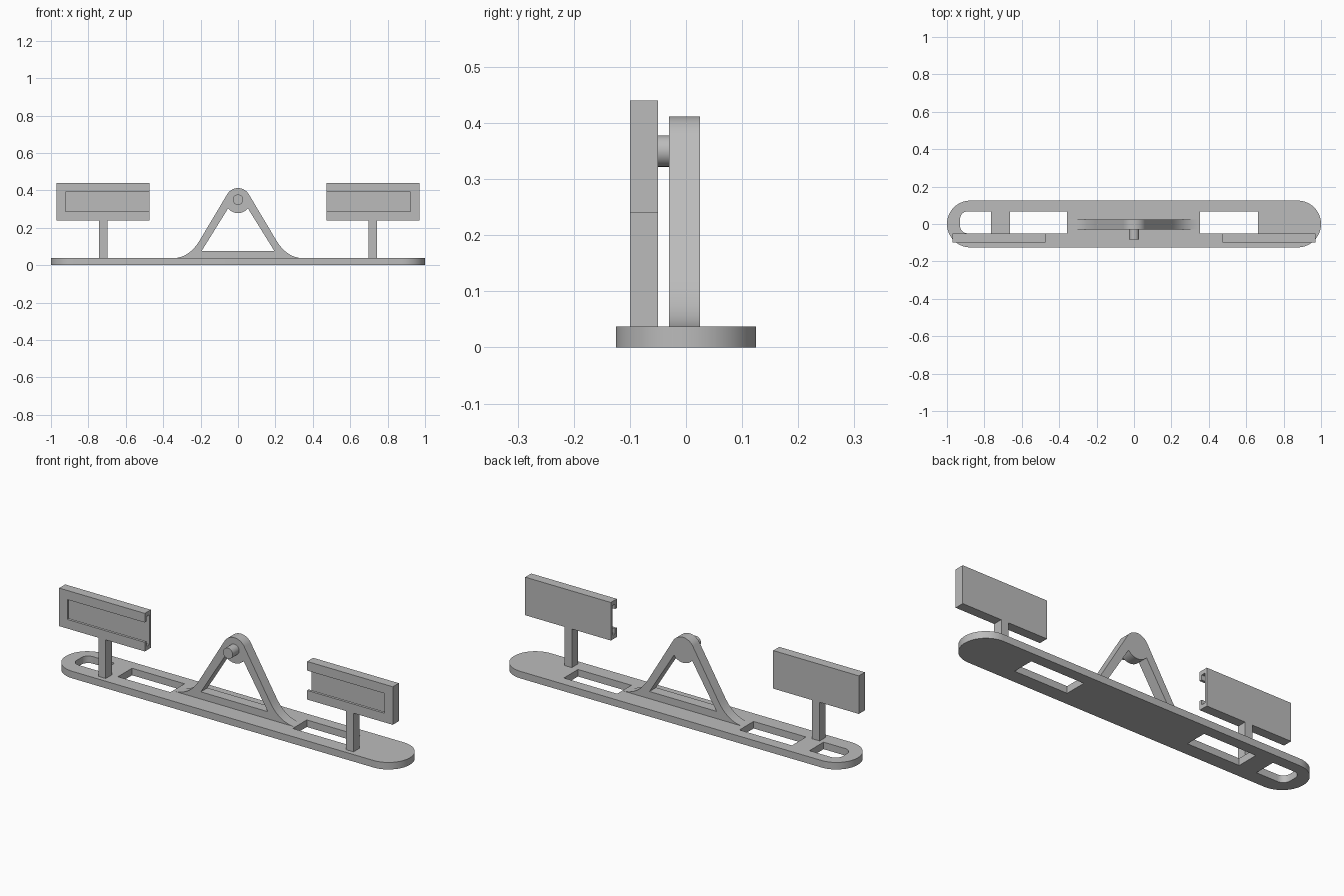
import bpy, bmesh
from math import sin, cos, radians, pi
from mathutils import Matrix, Vector

cube = bpy.data.objects.get("Cube")
if cube:
    bpy.data.objects.remove(cube, do_unlink=True)

grey = bpy.data.materials.new("plain_grey")
grey.use_nodes = True
grey.diffuse_color = (0.5, 0.5, 0.5, 1)
grey.node_tree.nodes["Principled BSDF"].inputs["Base Color"].default_value = (0.5, 0.5, 0.5, 1)


def arc(cx, cy, r, a0, a1, n=16):
    """Points on an arc, angles in degrees."""
    angles = [radians(a0 + (a1 - a0) * i / n) for i in range(n + 1)]
    return [(cx + r * cos(a), cy + r * sin(a)) for a in angles]


def rect(x0, y0, x1, y1):
    return [(x0, y0), (x1, y0), (x1, y1), (x0, y1)]


def add_mesh(name, mesh, smooth=False):
    ob = bpy.data.objects.new(name, mesh)
    bpy.context.collection.objects.link(ob)
    mesh.materials.clear()
    mesh.materials.append(grey)
    if smooth:
        bpy.ops.object.select_all(action='DESELECT')
        ob.select_set(True)
        bpy.context.view_layer.objects.active = ob
        bpy.ops.object.shade_smooth_by_angle(angle=radians(30))
    return ob


def prism(name, loops, depth, matrix):
    """Fill an outline with holes, and extrude it by depth about its plane."""
    curve = bpy.data.curves.new(name + "_outline", 'CURVE')
    curve.dimensions = '2D'
    curve.fill_mode = 'BOTH'
    curve.extrude = depth / 2
    for loop in loops:
        spline = curve.splines.new('POLY')
        spline.points.add(len(loop) - 1)
        for point, (x, y) in zip(spline.points, loop):
            point.co = (x, y, 0, 1)
        spline.use_cyclic_u = True
    helper = bpy.data.objects.new(name + "_outline", curve)
    bpy.context.collection.objects.link(helper)
    graph = bpy.context.evaluated_depsgraph_get()
    mesh = bpy.data.meshes.new_from_object(helper.evaluated_get(graph))
    bpy.data.objects.remove(helper, do_unlink=True)
    bm = bmesh.new()
    bm.from_mesh(mesh)
    bmesh.ops.remove_doubles(bm, verts=bm.verts, dist=0.0001)
    bmesh.ops.transform(bm, matrix=matrix, verts=bm.verts)
    bmesh.ops.recalc_face_normals(bm, faces=bm.faces)
    bm.to_mesh(mesh)
    bm.free()
    mesh.name = name
    return add_mesh(name, mesh, True)


def box(name, x, y, z):
    """Box from three (low, high) ranges."""
    bm = bmesh.new()
    bmesh.ops.create_cube(bm, size=1)
    for v in bm.verts:
        v.co = [r[0] if c < 0 else r[1] for c, r in zip(v.co, (x, y, z))]
    mesh = bpy.data.meshes.new(name)
    bm.to_mesh(mesh)
    bm.free()
    return add_mesh(name, mesh)


def cut(ob, cutter):
    mod = ob.modifiers.new("cut", 'BOOLEAN')
    mod.operation = 'DIFFERENCE'
    mod.solver = 'EXACT'
    mod.object = cutter
    bpy.context.view_layer.objects.active = ob
    bpy.ops.object.modifier_apply(modifier=mod.name)
    bpy.data.objects.remove(cutter, do_unlink=True)


# Base: long rounded bar with three windows
TOP = 0.037
R = 0.125
outline = arc(1 - R, 0, R, -90, 90, 32) + arc(R - 1, 0, R, 90, 270, 32)
end_slot = ([(-0.765, -0.05), (-0.765, 0.067)]
            + arc(-0.89, 0.027, 0.04, 90, 180, 10)
            + arc(-0.89, -0.01, 0.04, 180, 270, 10))
windows = [end_slot, rect(-0.663, -0.05, -0.358, 0.067), rect(0.353, -0.05, 0.663, 0.067)]
prism("base", [outline] + windows, TOP, Matrix.Translation((0, 0, TOP / 2)))

# Stand: flared A-shaped frame with a round head
HEAD = 0.345
HEAD_R = 0.067
start, corner, end = Vector((0.352, TOP)), Vector((0.262, TOP)), Vector((0.205, 0.132))
flare = []
for i in range(17):
    t = i / 16
    flare.append(tuple(start * (1 - t) ** 2 + corner * 2 * t * (1 - t) + end * t * t))
outer = flare + arc(0, HEAD, HEAD_R, 31, 149, 32) + [(-x, z) for x, z in reversed(flare)]
inner = [(-0.195, 0.075), (0.195, 0.075)] + arc(0, HEAD, HEAD_R, -38, -142, 20)
upright = Matrix.Rotation(pi / 2, 4, 'X')
prism("stand", [outer, inner], 0.055, Matrix.Translation((0, -0.0025, 0)) @ upright)

# Pivot pin on the front of the head
prism("pivot_pin", [arc(0, 0.35, 0.028, 0, 348.75, 31)], 0.055,
      Matrix.Translation((0, -0.0565, 0)) @ upright)


# Label holders: panels with a lipped channel open towards the middle, on posts
def span(side, a, b):
    return tuple(sorted((side * a, side * b)))


for side, word in ((1, "left"), (-1, "right")):
    holder = box(word + "_holder", span(side, 0.472, 0.97), (-0.1, -0.05), (0.24, 0.44))
    cut(holder, box("channel_cutter", span(side, 0.4, 0.945), (-0.086, -0.062), (0.262, 0.418)))
    cut(holder, box("opening_cutter", span(side, 0.4, 0.922), (-0.15, -0.07), (0.288, 0.392)))
    box(word + "_post", span(side, 0.699, 0.742), (-0.1, -0.05), (TOP, 0.24))
